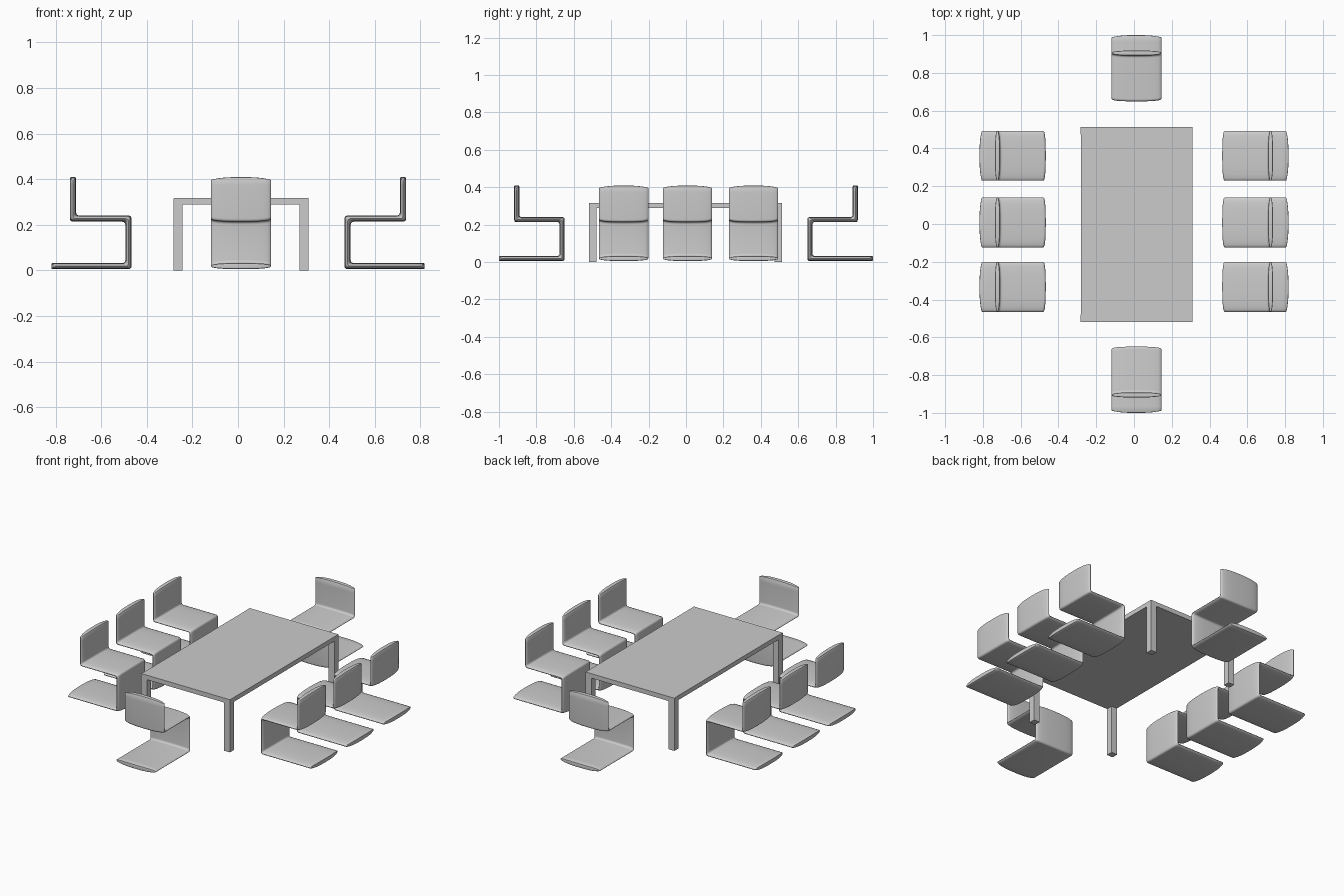
import bpy, bmesh
from math import sin, cos, pi, copysign
from mathutils import Vector

if "Cube" in bpy.data.objects:
    bpy.data.objects.remove(bpy.data.objects["Cube"])

HALF_W = 0.132      # half width of a chair
HALF_T = 0.0135     # half thickness of the chair shell
N = 24              # points around the shell section


def box(name, lo, hi):
    bm = bmesh.new()
    bmesh.ops.create_cube(bm, size=1)
    for v in bm.verts:
        v.co = Vector([l + (c + 0.5) * (h - l) for c, l, h in zip(v.co, lo, hi)])
    me = bpy.data.meshes.new(name)
    bm.to_mesh(me)
    bm.free()
    ob = bpy.data.objects.new(name, me)
    bpy.context.collection.objects.link(ob)
    return ob


def rounded(points, r=0.014, steps=5):
    """Polyline with each inner corner replaced by a small curve."""
    out = [points[0]]
    for a, p, b in zip(points, points[1:], points[2:]):
        s = p + (a - p).normalized() * r
        e = p + (b - p).normalized() * r
        for k in range(steps + 1):
            t = k / steps
            out.append(s * (1 - t) ** 2 + p * 2 * t * (1 - t) + e * t * t)
    return out + [points[-1]]


def chair_mesh():
    # Side profile: floor plate, front upright, seat, backrest
    mid = [Vector(p) for p in ((0.336, 0.019), (0.0135, 0.019), (0.0135, 0.227),
                               (0.256, 0.227), (0.256, 0.394))]
    dirs = [(b - a).normalized() for a, b in zip(mid, mid[1:])]
    nrm = [Vector((-d.y, d.x)) for d in dirs]
    off = [nrm[0]] + [a + b for a, b in zip(nrm, nrm[1:])] + [nrm[-1]]
    side_a = rounded([p + o * HALF_T for p, o in zip(mid, off)])
    side_b = rounded([p - o * HALF_T for p, o in zip(mid, off)])
    rings = [((a + b) / 2, (a - b) / 2, Vector((0, 0)), 1) for a, b in zip(side_a, side_b)]
    # Bowed, softened free ends
    bow = 0.011

    def end(ring, d):
        c, h = ring[0], ring[1]
        return [(c - d * 0.02, h, Vector((0, 0)), 1), (c, h, d * bow, 1),
                (c + d * 0.003, h * 0.85, d * bow, 0.985),
                (c + d * 0.004, h * 0.5, d * bow, 0.97)]
    rings = end(rings[0], -dirs[0])[::-1] + rings[1:-1] + end(rings[-1], dirs[-1])

    bm = bmesh.new()
    loops = []
    for c, h, b, w in rings:
        loop = []
        for i in range(N):
            t = 2 * pi * i / N
            s = copysign(abs(cos(t)) ** 0.8, cos(t)) if i % (N // 2) != N // 4 else 0
            n = copysign(abs(sin(t)) ** 0.8, sin(t)) if i % (N // 2) else 0
            p = c + h * n + b * (1 - abs(s) ** 3)
            loop.append(bm.verts.new((p.x, s * w * HALF_W, p.y)))
        loops.append(loop)
    for a, b in zip(loops, loops[1:]):
        for i in range(N):
            j = (i + 1) % N
            bm.faces.new((a[i], a[j], b[j], b[i]))
    for loop in (loops[0], loops[-1]):
        for i in range(N // 2):
            quad = [loop[i], loop[i + 1], loop[(N - i - 1) % N], loop[(N - i) % N]]
            bm.faces.new(list(dict.fromkeys(quad)))
    bmesh.ops.recalc_face_normals(bm, faces=bm.faces)
    me = bpy.data.meshes.new("chair")
    bm.to_mesh(me)
    bm.free()
    return me


# Table top and legs
X0, X1, Y0, Y1 = -0.282, 0.309, -0.518, 0.513
LEG = 0.039
box("table_top", (X0 + 0.002, Y0, 0.29), (X1, Y1, 0.317))
for sx, x in (("left", X0), ("right", X1 - LEG)):
    for sy, y in (("front", Y0), ("back", Y1 - LEG)):
        box(f"{sy}_{sx}_leg", (x, y, 0), (x + LEG, y + LEG, 0.316))

# Chairs around the table
mesh = chair_mesh()
places = [("front_chair", 0.013, -0.649, -pi / 2), ("back_chair", 0.013, 0.649, pi / 2)]
for row, y in (("front", -0.333), ("middle", 0.008), ("rear", 0.361)):
    places += [(f"right_{row}_chair", 0.467, y, 0), (f"left_{row}_chair", -0.467, y, pi)]
chairs = []
for name, x, y, rot in places:
    ob = bpy.data.objects.new(name, mesh)
    ob.location = (x, y, 0)
    ob.rotation_euler.z = rot
    bpy.context.collection.objects.link(ob)
    chairs.append(ob)

# Smooth shading on the shared chair mesh
chairs[0].select_set(True)
bpy.context.view_layer.objects.active = chairs[0]
bpy.ops.object.shade_smooth_by_angle(angle=0.7)
